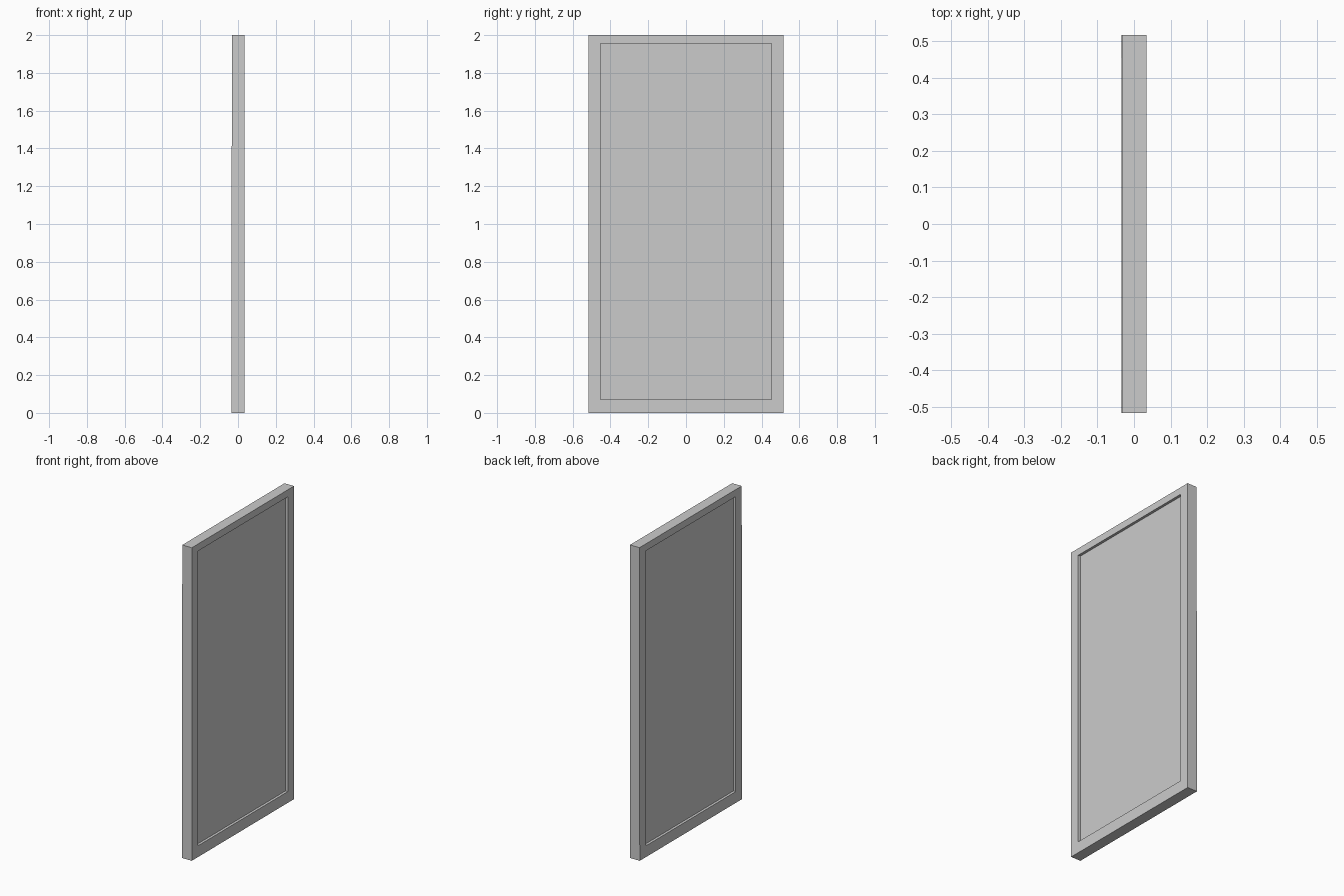
import bpy, bmesh

if "Cube" in bpy.data.objects:
    bpy.data.objects.remove(bpy.data.objects["Cube"])

HALF_W, HEIGHT = 0.516, 2.0          # outer frame
IN_W, IN_Z0, IN_Z1 = 0.453, 0.072, 1.955   # opening
FRONT_X, BACK_TOP_X, BACK_BOTTOM_X = 0.0345, -0.0325, -0.0345
PANEL_X = 0.018                      # half thickness of recessed panel


def back_x(z):
    """The back face leans very slightly."""
    return BACK_BOTTOM_X + (BACK_TOP_X - BACK_BOTTOM_X) * z / HEIGHT


def front_x(z):
    return FRONT_X


def finish(name, bm):
    bmesh.ops.recalc_face_normals(bm, faces=bm.faces)
    mesh = bpy.data.meshes.new(name)
    bm.to_mesh(mesh)
    bm.free()
    obj = bpy.data.objects.new(name, mesh)
    bpy.context.collection.objects.link(obj)


def ring(bm, half_w, z0, z1, x_at):
    corners = [(-half_w, z0), (half_w, z0), (half_w, z1), (-half_w, z1)]
    return [bm.verts.new((x_at(z), y, z)) for y, z in corners]


def bridge(bm, a, b):
    for i in range(4):
        j = (i + 1) % 4
        bm.faces.new((a[i], a[j], b[j], b[i]))


# One closed door slab: outer frame, recess walls and inset panel on both sides
bm = bmesh.new()
outer = []
for face_x, panel_x in ((front_x, PANEL_X), (back_x, -PANEL_X)):
    rim = ring(bm, HALF_W, 0, HEIGHT, face_x)
    lip = ring(bm, IN_W, IN_Z0, IN_Z1, face_x)
    floor = ring(bm, IN_W, IN_Z0, IN_Z1, lambda z: panel_x)
    bridge(bm, rim, lip)
    bridge(bm, lip, floor)
    bm.faces.new(floor)
    outer.append(rim)
bridge(bm, *outer)
finish("framed_panel", bm)
